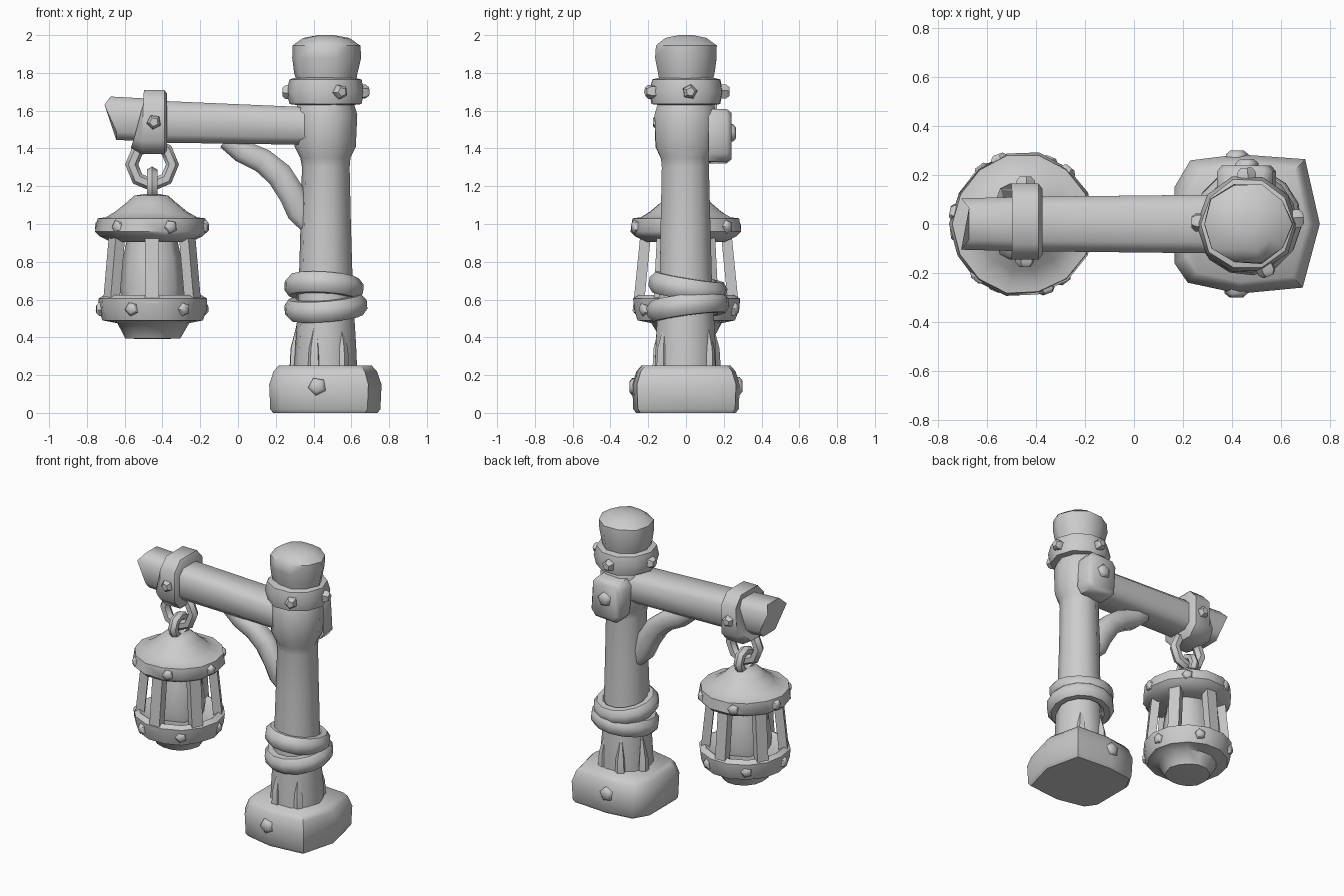
import bpy, bmesh, math, random
from mathutils import Vector

if "Cube" in bpy.data.objects:
    bpy.data.objects.remove(bpy.data.objects["Cube"])

random.seed(4)
grey = bpy.data.materials.new("stone_grey")
grey.diffuse_color = (0.6, 0.6, 0.6, 1)
grey.use_nodes = True
grey.node_tree.nodes["Principled BSDF"].inputs["Base Color"].default_value = grey.diffuse_color
PX, LX = 0.455, -0.455          # post and lantern axes


def loft(name, rings, closed=False):
    """Skin a list of point rings, capping the ends unless closed."""
    bm = bmesh.new()
    vs = [[bm.verts.new(p) for p in r] for r in rings]
    n, m = len(vs[0]), len(vs)
    for i in range(m if closed else m - 1):
        a, b = vs[i], vs[(i + 1) % m]
        for k in range(n):
            bm.faces.new((a[k], a[(k + 1) % n], b[(k + 1) % n], b[k]))
    if not closed:
        bm.faces.new(vs[0])
        bm.faces.new(vs[-1])
    bmesh.ops.recalc_face_normals(bm, faces=bm.faces)
    me = bpy.data.meshes.new(name)
    bm.to_mesh(me)
    bm.free()
    ob = bpy.data.objects.new(name, me)
    me.materials.append(grey)
    bpy.context.collection.objects.link(ob)
    return ob


def lathe(name, x, profile, n=12, wob=0.006, sy=1.0, phase=0.0):
    """Slightly uneven turned shape from (radius, z) pairs."""
    off = [random.uniform(-wob, wob) for _ in range(n)]
    rings = []
    for r, z in profile:
        ring = []
        for k in range(n):
            a = phase + 2 * math.pi * k / n
            q = r + (off[k] + random.uniform(-wob, wob) / 2 if r > 0.05 else 0)
            ring.append((x + q * math.cos(a), sy * q * math.sin(a), z))
        rings.append(ring)
    return loft(name, rings)


def tube(name, pts, sizes, normal, n=8, power=1.0, closed=False):
    """Sweep a section along a planar path; sizes = (along normal, across)."""
    pts, nrm, rings = [Vector(p) for p in pts], Vector(normal).normalized(), []
    for i, p in enumerate(pts):
        if closed:
            t = pts[(i + 1) % len(pts)] - pts[i - 1]
        else:
            t = pts[min(i + 1, len(pts) - 1)] - pts[max(i - 1, 0)]
        v = t.normalized().cross(nrm)
        su, sv = sizes[i] if isinstance(sizes, list) else sizes
        ring = []
        for k in range(n):
            a = 2 * math.pi * (k + 0.5) / n
            c, s = math.cos(a), math.sin(a)
            top = math.cos(math.pi / n) ** power
            c = math.copysign(abs(c) ** power, c) / top
            s = math.copysign(abs(s) ** power, s) / top
            ring.append(p + nrm * c * su + v * s * sv)
        rings.append(ring)
    return loft(name, rings, closed)


def ring(name, centre, rad, size, normal, n=10, seg=8):
    """Closed ring around the given normal."""
    nrm = Vector(normal).normalized()
    u = nrm.orthogonal().normalized()
    w = nrm.cross(u)
    pts = [Vector(centre) + rad * (u * math.cos(2 * math.pi * k / n) +
           w * math.sin(2 * math.pi * k / n)) for k in range(n)]
    return tube(name, pts, size, nrm, seg, closed=True)


def rivet(name, pos, direction, r=0.032, h=0.035):
    """Rough five-sided stud."""
    d = Vector(direction).normalized()
    p = Vector(pos)
    nrm = d.orthogonal()
    tube(name, [p - d * 0.03, p + d * h * 0.5, p + d * h],
         [(r, r), (r, r), (r * 0.6, r * 0.6)], nrm, 5)


# Foot block: uneven outline, chamfered at the top
outline = [(.23, .26), (.43, .285), (.70, .265), (.76, 0), (.69, -.26),
           (.43, -.285), (.22, -.24), (.165, -.16), (.165, .15)]
levels = [(0, .93), (.02, .98), (.15, 1.0), (.22, .92), (.25, .83)]
loft("foot_block", [[(PX + (x - PX) * s, y * s, z) for x, y in outline]
                    for z, s in levels])

# Post with a swollen head
lathe("post", PX + .01, [(.17, .2), (.165, .35), (.155, .5), (.145, .7),
      (.137, 1.0), (.13, 1.3), (.135, 1.35), (.165, 1.41), (.17, 1.58),
      (.155, 1.63), (.14, 1.68)], 10)
# Splinters at the foot of the post
for i, a in enumerate((-1.9, -0.9, 0.9, 1.9, 2.9)):
    c, s = math.cos(a), math.sin(a)
    tube("splinter_%d" % i, [(PX + .155 * c, .155 * s, .24),
         (PX + .155 * c, .155 * s, .34), (PX + .14 * c, .14 * s, .48)],
         [(.03, .03), (.025, .025), (.005, .005)], (-s, c, 0), 5)

# Collar and cap
lathe("collar", PX + .01, [(.15, 1.63), (.19, 1.635), (.205, 1.70),
      (.19, 1.765), (.15, 1.775)], 10)
lathe("post_cap", PX + .01, [(.15, 1.74), (.165, 1.80), (.18, 1.88),
      (.178, 1.945), (.12, 1.985), (.04, 2.0)], 10, .007, .93)
for a in (0.1, 1.6, 3.1, 5.1):
    rivet("collar_stud", (PX + .01 + .195 * math.cos(a), .195 * math.sin(a), 1.7),
          (math.cos(a), math.sin(a), 0))

# Rope windings
ring("rope_upper", (PX, .01, .665), .165, (.055, .045), (.06, .16, 1), 14)
ring("rope_lower", (PX + .01, .01, .56), .175, (.055, .045), (-.08, -.13, 1), 14)

# Beam with a slanted free end
beam = tube("beam", [(-.69, 0, 1.56), (-.5, 0, 1.552), (-.37, 0, 1.54),
            (.33, 0, 1.52), (.5, 0, 1.515)],
            [(.105, .115), (.11, .113), (.112, .11), (.12, .1), (.12, .1)],
            (0, 1, 0), 8, .55)
for v in beam.data.vertices:
    if v.co.x < -.6:
        if v.co.z < 1.5:
            v.co.x += .05
        elif v.co.z > 1.65:
            v.co.x += .01
        else:
            v.co.x -= .02

# Strap around the beam
tube("strap", [(-.52, .01, 1.545), (-.505, .01, 1.54), (-.39, .01, 1.54),
     (-.375, .01, 1.54)], [(.135, .15), (.155, .17), (.155, .17), (.135, .15)],
     (0, 1, 0), 8, .6)
for s in (-1, 1):
    rivet("strap_stud", (-.445, .01 + s * .15, 1.54), (0, s, 0))

# Curved brace
tube("brace", [(-.06, 0, 1.45), (.02, 0, 1.385), (.13, 0, 1.335),
     (.22, 0, 1.26), (.29, 0, 1.15), (.325, 0, 1.06), (.37, 0, 1.0)],
     [(.06, .055), (.065, .06), (.065, .065), (.065, .07), (.065, .07),
      (.06, .065), (.05, .05)], (0, 1, 0), 8, .8)

# Plate behind the post head
tube("back_plate", [(.46, .12, 1.465), (.46, .215, 1.465), (.46, .24, 1.465)],
     [(.115, .14), (.115, .14), (.095, .12)], (1, 0, .06), 8, .4)
rivet("plate_stud", (.46, .235, 1.48), (0, 1, 0), .04, .03)

# Hanging links
ring("hook_ring", (LX, 0, 1.315), .108, (.03, .03), (0, 1, 0), 8, 6)
ring("lantern_loop", (LX, 0, 1.205), .068, (.028, .027), (1, 0, 0), 8, 6)

# Lantern roof, tray, core and bars
lathe("lantern_roof", LX, [(.03, 1.16), (.09, 1.15), (.13, 1.115), (.19, 1.065),
      (.24, 1.035), (.285, 1.03), (.295, .96), (.27, .935), (.21, .905),
      (.05, .91)], 14)
lathe("lantern_tray", LX, [(.05, .60), (.22, .60), (.255, .625), (.29, .605),
      (.285, .55), (.265, .49), (.19, .475), (.145, .395), (.05, .39)], 14)
lathe("lantern_core", LX, [(.16, .58), (.17, .66), (.15, .82), (.13, .92)], 8)
for k in range(6):
    a = math.radians(-90 + 60 * k)
    c, s = math.cos(a), math.sin(a)
    tube("lantern_bar_%d" % k, [(LX + .25 * c, .25 * s, .58),
         (LX + .215 * c, .215 * s, .93)], (.038, .028), (-s, c, 0), 4, .3)
    b = a + .35
    c, s = math.cos(b), math.sin(b)
    rivet("roof_stud", (LX + .275 * c, .275 * s, .985), (c, s, 0), .03, .028)
    c, s = math.cos(b + .3), math.sin(b + .3)
    rivet("tray_stud", (LX + .27 * c, .27 * s, .55), (c, s, 0), .03, .028)

# Foot studs
for s in (-1, 1):
    rivet("foot_stud", (.42, s * .27, .14), (0, s, 0), .04, .03)

# Soft shading with kept edges
bpy.ops.object.select_all(action='SELECT')
bpy.context.view_layer.objects.active = beam
bpy.ops.object.shade_smooth_by_angle(angle=math.radians(50))
